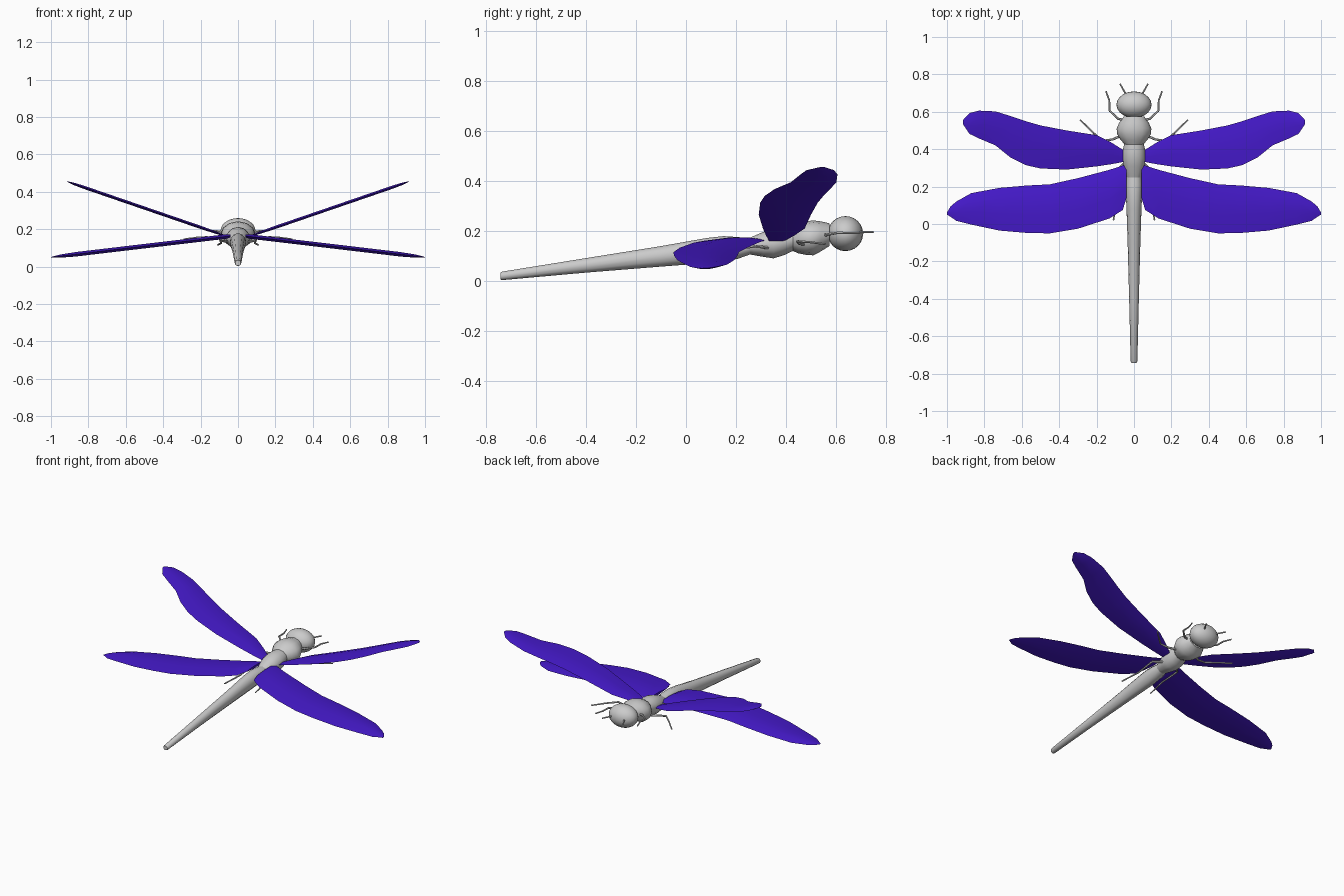
import bpy, bmesh, math
from mathutils import Vector

if "Cube" in bpy.data.objects:
    bpy.data.objects.remove(bpy.data.objects["Cube"])

wing_mat = bpy.data.materials.new("wing_violet")
wing_mat.diffuse_color = (0.06, 0.01, 0.6, 1)
wing_mat.use_nodes = True
wing_mat.node_tree.nodes["Principled BSDF"].inputs["Base Color"].default_value = wing_mat.diffuse_color


def skin_rings(name, rings, angle=40, mat=None):
    """Skin a list of equal-length closed rings and cap both ends."""
    bm = bmesh.new()
    loops = [[bm.verts.new(p) for p in ring] for ring in rings]
    n = len(loops[0])
    for a, b in zip(loops, loops[1:]):
        for i in range(n):
            j = (i + 1) % n
            bm.faces.new((a[i], a[j], b[j], b[i]))
    bm.faces.new(loops[0])
    bm.faces.new(loops[-1])
    bmesh.ops.recalc_face_normals(bm, faces=bm.faces)
    mesh = bpy.data.meshes.new(name)
    bm.to_mesh(mesh)
    bm.free()
    ob = bpy.data.objects.new(name, mesh)
    bpy.context.collection.objects.link(ob)
    if mat:
        mesh.materials.append(mat)
    bpy.ops.object.select_all(action='DESELECT')
    ob.select_set(True)
    bpy.context.view_layer.objects.active = ob
    bpy.ops.object.shade_smooth_by_angle(angle=math.radians(angle))
    return ob


def body(name, sections, sides=12):
    """Body part from sections (y, z centre, x radius, z radius)."""
    rings = []
    for y, z, rx, rz in sections:
        rings.append([(rx * math.cos(t), y, z + rz * math.sin(t))
                      for t in (2 * math.pi * i / sides for i in range(sides))])
    return skin_rings(name, rings)


def wing(name, side, stations, height, thick):
    """Lens-section wing from stations (x, leading y, trailing y)."""
    rings = []
    for k, (x, lead, trail) in enumerate(stations):
        z, c = height(x), lead - trail
        t = thick * min(1, c / 0.15) * (0.6 if k == 0 else 1)
        rings.append([(side * x, lead, z),
                      (side * x, lead - 0.25 * c, z + 0.8 * t),
                      (side * x, lead - 0.6 * c, z + t * 0.8),
                      (side * x, trail, z),
                      (side * x, lead - 0.6 * c, z - t * 0.8),
                      (side * x, lead - 0.25 * c, z - 0.8 * t)])
    return skin_rings(name, rings, 30, wing_mat)


def limb(name, side, points, r0=0.007, r1=0.004, sides=6):
    """Thin jointed limb swept along a few points."""
    pts = [Vector((side * x, y, z)) for x, y, z in points]
    rings = []
    for i, p in enumerate(pts):
        d = (pts[min(i + 1, len(pts) - 1)] - pts[max(i - 1, 0)]).normalized()
        u = d.cross(Vector((0, 0, 1))).normalized()
        v = u.cross(d)
        r = r0 + (r1 - r0) * i / (len(pts) - 1)
        rings.append([p + r * (math.cos(a) * u + math.sin(a) * v)
                      for a in (2 * math.pi * k / sides for k in range(sides))])
    return skin_rings(name, rings)


# Long tapering tail
body("abdomen", [(-0.742, 0.019, 0.014, 0.014), (-0.735, 0.020, 0.018, 0.017),
                 (-0.4, 0.062, 0.026, 0.029), (-0.1, 0.098, 0.034, 0.041),
                 (0.08, 0.121, 0.040, 0.050), (0.15, 0.128, 0.043, 0.051),
                 (0.21, 0.132, 0.044, 0.043), (0.26, 0.137, 0.039, 0.030)])

# Wing-bearing middle segment and front segment
body("thorax_rear", [(0.24, 0.137, 0.036, 0.028), (0.27, 0.141, 0.045, 0.038),
                     (0.31, 0.146, 0.057, 0.050), (0.35, 0.150, 0.063, 0.060),
                     (0.39, 0.157, 0.061, 0.055), (0.42, 0.163, 0.054, 0.047),
                     (0.45, 0.168, 0.046, 0.040)])
body("thorax_front", [(0.42, 0.165, 0.045, 0.042), (0.45, 0.168, 0.072, 0.058),
                      (0.48, 0.171, 0.090, 0.067), (0.51, 0.172, 0.093, 0.070),
                      (0.54, 0.178, 0.080, 0.060), (0.575, 0.185, 0.055, 0.045)])

# Rounded head
bpy.ops.mesh.primitive_uv_sphere_add(segments=20, ring_count=12, radius=1,
                                     location=(0, 0.638, 0.189))
head = bpy.context.object
head.name = "head"
head.scale = (0.094, 0.071, 0.070)
bpy.ops.object.shade_smooth_by_angle(angle=math.radians(40))

front_wing = [(0.04, 0.385, 0.335), (0.12, 0.435, 0.32), (0.2, 0.475, 0.308),
              (0.36, 0.5, 0.291), (0.5, 0.527, 0.297), (0.58, 0.55, 0.315),
              (0.66, 0.577, 0.355), (0.74, 0.602, 0.42), (0.83, 0.606, 0.458),
              (0.88, 0.593, 0.482), (0.915, 0.555, 0.535)]
hind_wing = [(0.04, 0.32, 0.14), (0.06, 0.313, 0.075), (0.13, 0.29, 0.03),
             (0.3, 0.245, -0.025), (0.45, 0.212, -0.05), (0.57, 0.206, -0.048),
             (0.72, 0.193, -0.035), (0.87, 0.165, -0.003), (0.95, 0.12, 0.017),
             (0.98, 0.095, 0.038), (1.0, 0.062, 0.05)]

for side, label in ((1, "right"), (-1, "left")):
    # Raised front wings and drooping hind wings
    wing("front_wing_" + label, side, front_wing,
         lambda x: 0.165 + 0.343 * (x - 0.07), 0.011)
    wing("hind_wing_" + label, side, hind_wing,
         lambda x: 0.168 - 0.118 * x, 0.015)
    # Three pairs of legs and the antennae
    limb("front_leg_" + label, side, [(0.03, 0.55, 0.18), (0.085, 0.563, 0.185),
         (0.13, 0.605, 0.192), (0.132, 0.66, 0.192), (0.15, 0.71, 0.19)])
    limb("middle_leg_" + label, side, [(0.05, 0.48, 0.145), (0.115, 0.452, 0.15),
         (0.17, 0.445, 0.158), (0.225, 0.495, 0.155), (0.288, 0.557, 0.147)])
    limb("hind_leg_" + label, side, [(0.03, 0.35, 0.13), (0.095, 0.28, 0.138),
         (0.09, 0.15, 0.125), (0.11, 0.02, 0.115)])
    limb("antenna_" + label, side, [(0.03, 0.67, 0.195), (0.075, 0.75, 0.195)],
         0.005, 0.004)
